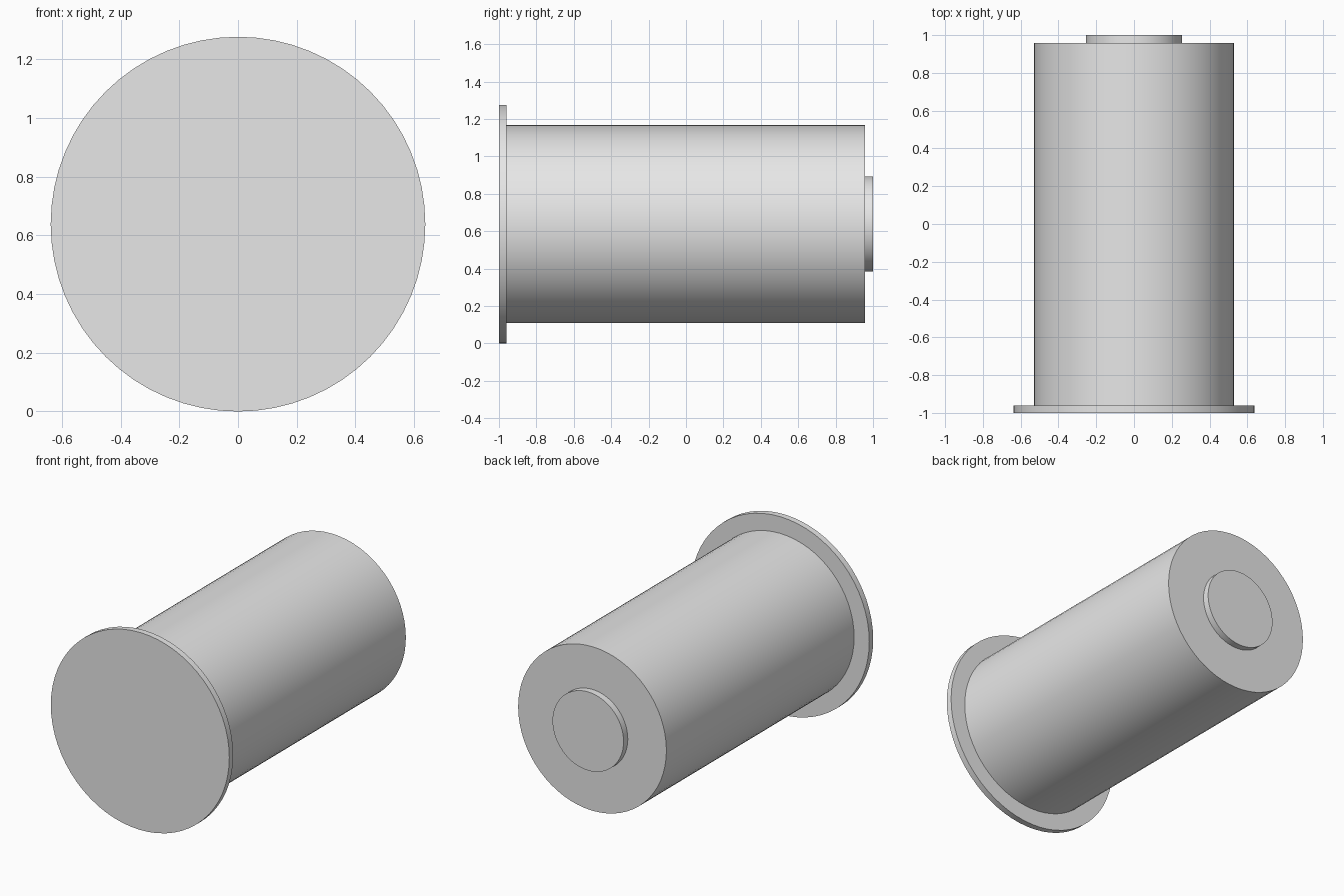
import bpy
import math

cube = bpy.data.objects.get("Cube")
if cube:
    bpy.data.objects.remove(cube, do_unlink=True)

# One plain grey finish
GREY = (0.8, 0.8, 0.8, 1.0)
grey = bpy.data.materials.new("light grey")
grey.use_nodes = True
grey.diffuse_color = GREY
grey.node_tree.nodes["Principled BSDF"].inputs["Base Color"].default_value = GREY

AXIS_Z = 0.638


def disc(name, radius, y_front, y_back):
    """Round part lying along y between two depths."""
    bpy.ops.mesh.primitive_cylinder_add(
        vertices=64, radius=radius, depth=y_back - y_front,
        location=(0, (y_front + y_back) / 2, AXIS_Z),
        rotation=(math.pi / 2, 0, 0))
    part = bpy.context.object
    part.name = name
    part.data.materials.append(grey)
    bpy.ops.object.shade_smooth_by_angle(angle=math.radians(30))
    return part


# Wide front flange, long barrel, small rear boss
disc("front_flange", AXIS_Z, -1.0, -0.96)
disc("barrel", 0.53, -0.96, 0.957)
disc("rear_boss", 0.254, 0.957, 1.0)
